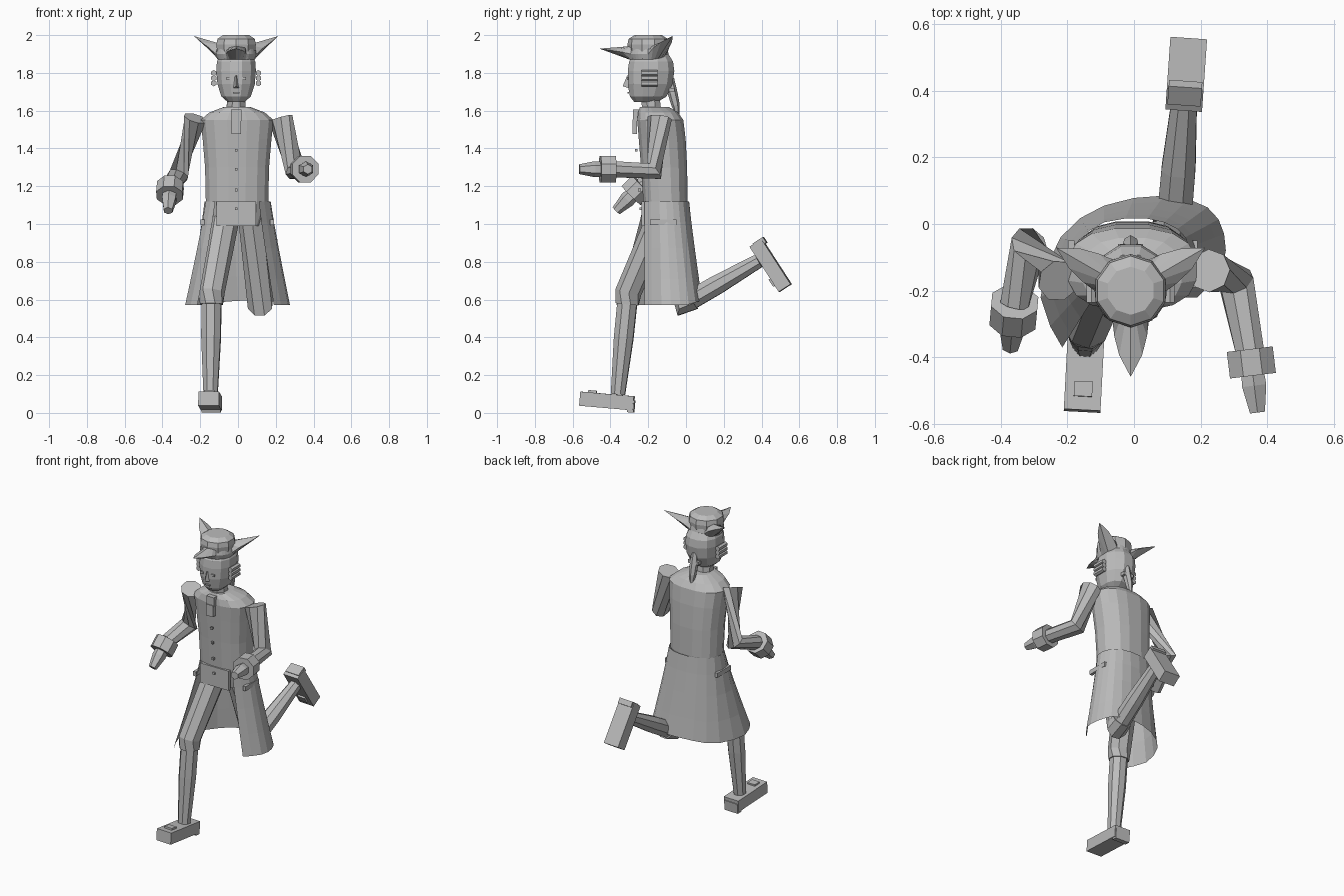
import bpy, bmesh, math
from mathutils import Vector, Matrix

cube = bpy.data.objects.get("Cube")
if cube:
    bpy.data.objects.remove(cube)

grey = bpy.data.materials.new("plain_grey")
grey.use_nodes = True
COL = (0.5, 0.5, 0.5, 1)
grey.diffuse_color = COL
grey.node_tree.nodes["Principled BSDF"].inputs["Base Color"].default_value = COL


def finish(name, bm):
    bmesh.ops.recalc_face_normals(bm, faces=bm.faces[:])
    mesh = bpy.data.meshes.new(name)
    bm.to_mesh(mesh)
    bm.free()
    mesh.materials.append(grey)
    ob = bpy.data.objects.new(name, mesh)
    bpy.context.collection.objects.link(ob)
    return ob


def loft(name, rings, closed=True, caps=True):
    bm = bmesh.new()
    rows = [[bm.verts.new(p) for p in ring] for ring in rings]
    n = len(rows[0])
    for a, b in zip(rows, rows[1:]):
        for i in range(n if closed else n - 1):
            j = (i + 1) % n
            bm.faces.new((a[i], a[j], b[j], b[i]))
    if closed and caps:
        bm.faces.new(rows[0])
        bm.faces.new(rows[-1])
    return finish(name, bm)


def oval(z, cx, rx, front, back, n, power=1.0):
    """Horizontal ring spanning front..back in y; power below 1 squares it off."""
    pts = []
    for i in range(n):
        a = math.tau * (i + 0.5) / n
        c, s = math.cos(a), math.sin(a)
        pts.append((cx + rx * math.copysign(abs(c) ** power, c),
                    (front + back) / 2 + (back - front) / 2 * math.copysign(abs(s) ** power, s), z))
    return pts


def tube(name, path, radii, n=8):
    pts = [Vector(p) for p in path]
    rings = []
    for i, (p, r) in enumerate(zip(pts, radii)):
        d = Vector()
        if i:
            d += (p - pts[i - 1]).normalized()
        if i < len(pts) - 1:
            d += (pts[i + 1] - p).normalized()
        q = d.to_track_quat('Z', 'Y')
        angles = [math.tau * (k + 0.5) / n for k in range(n)]
        rings.append([p + q @ Vector((r * math.cos(a), r * math.sin(a), 0)) for a in angles])
    return loft(name, rings)


def box(name, centre, size, matrix=Matrix()):
    bm = bmesh.new()
    bmesh.ops.create_cube(bm, size=1)
    bmesh.ops.transform(bm, matrix=matrix @ Matrix.Translation(centre) @ Matrix.Diagonal((*size, 1)),
                        verts=bm.verts)
    return finish(name, bm)


# Torso: waistcoat hem up to the shoulder slope and collar
torso = [(0.99, 0.12, -0.222, -0.03), (1.12, 0.168, -0.228, 0.01), (1.3, 0.172, -0.24, 0.008),
         (1.45, 0.185, -0.252, 0), (1.55, 0.196, -0.26, -0.012), (1.59, 0.15, -0.255, -0.04),
         (1.62, 0.07, -0.245, -0.09)]
loft("torso", [oval(z, -0.005, rx, f, b, 16, 0.8) for z, rx, f, b in torso])
box("waistcoat_front", (-0.01, -0.225, 1.055), (0.21, 0.02, 0.13))
for i, z in enumerate((1.08, 1.18, 1.29, 1.39)):
    box(f"button_{i}", (-0.01, -0.238 - 0.08 * (z - 1.08), z), (0.014, 0.014, 0.014))
for x in (-0.188, 0.18):
    box("pocket_flap", (x, -0.12, 1.01), (0.02, 0.14, 0.03))

# Coat skirt: open at the front, swinging out with the stride
waist = [(-.12, -.22), (-.17, -.15), (-.168, -.06), (-.09, .005), (.04, .016),
         (.13, -.015), (.166, -.07), (.168, -.14), (.11, -.22)]
hem = [(-.215, -.37), (-.28, -.22), (-.22, -.04), (-.09, .055), (.09, .085),
       (.22, .05), (.27, -.03), (.265, -.13), (.19, -.22)]


def refine(pts):
    pts = [Vector(p) for p in pts]
    out = []
    for i, p in enumerate(pts[:-1]):
        before, after = pts[max(i - 1, 0)], pts[min(i + 2, len(pts) - 1)]
        out += [p, ((p + pts[i + 1]) * 9 - before - after) / 16]
    return out + [pts[-1]]


rows = []
for t in (0, 0.2, 0.45, 0.75, 1):
    row = []
    for a, b in zip(refine(waist), refine(hem)):
        p = a.lerp(b, t ** 1.1)
        row.append((p.x, p.y, 1.12 - t * (0.55 - 0.3 * max(0, b.y))))
    rows.append(row)
loft("coat_skirt", rows, closed=False)

# Neck, cravat and head
tube("neck", [(-0.01, -0.18, 1.58), (-0.01, -0.19, 1.69)], (0.055, 0.052))
box("cravat_knot", (-0.01, -0.262, 1.575), (0.055, 0.035, 0.06))
box("cravat_fall", (-0.01, -0.272, 1.515), (0.05, 0.025, 0.075))
head = [(1.645, 0.045, -0.275, -0.15), (1.675, 0.08, -0.3, -0.1), (1.74, 0.102, -0.312, -0.068),
        (1.81, 0.108, -0.312, -0.058), (1.86, 0.105, -0.305, -0.065), (1.9, 0.085, -0.28, -0.09)]
loft("head", [oval(z, -0.01, rx, f, b, 12, 0.9) for z, rx, f, b in head])
loft("nose", [[(-0.025, -0.305, 1.72), (0.005, -0.305, 1.72), (-0.01, -0.335, 1.73)],
              [(-0.018, -0.305, 1.785), (-0.002, -0.305, 1.785), (-0.01, -0.312, 1.785)]])
for x in (-0.05, 0.03):
    box("eye", (x, -0.309, 1.77), (0.024, 0.009, 0.014))
box("mouth", (-0.01, -0.305, 1.695), (0.035, 0.009, 0.008))

# Wig: side curls, ponytail and ribbon
for side in (-1, 1):
    for z in (1.745, 1.772, 1.799):
        x = -0.01 + side * 0.118
        tube("side_curl", [(x, -0.235, z), (x, -0.15, z)], (0.016, 0.016), 6)
tube("ponytail", [(-0.01, -0.085, 1.77), (-0.01, -0.07, 1.69), (-0.01, -0.055, 1.63),
                  (-0.01, -0.042, 1.56)], (0.022, 0.026, 0.022, 0.006), 6)
box("hair_ribbon", (-0.01, -0.075, 1.71), (0.075, 0.03, 0.022))

# Three-cornered hat: crown plus a brim with three points
HX, HY = -0.01, -0.2
crown = [(1.87, 0.1), (1.95, 0.11), (1.98, 0.104), (2.0, 0.072)]
loft("hat_crown", [oval(z, HX, r, HY - r, HY + r, 10) for z, r in crown])


def brim_ring(base_r, reach, base_z, lift):
    ring = []
    for i in range(36):
        a = math.radians(i * 10)
        peak = max(max(0, 1 - abs((i * 10 - d + 180) % 360 - 180) / 30) for d in (30, 150, 270))
        r = base_r + reach * peak ** 1.3
        up = lift * peak * (1 if i < 20 else 0.3)
        ring.append((HX + r * math.cos(a), HY + r * math.sin(a), base_z + up))
    return ring


loft("hat_brim", [brim_ring(0.098, 0, 1.87, 0), brim_ring(0.108, 0.15, 1.9, 0.095),
                  brim_ring(0.1, 0, 1.935, 0.02)], caps=False)


# Arms: sleeve, cuff and closed hand
def arm(side, shoulder, elbow, wrist, tip):
    s, e, w, t = (Vector(p) for p in (shoulder, elbow, wrist, tip))
    d = (t - w).normalized()
    tube(side + "_sleeve", [s, e, w], (0.065, 0.056, 0.046))
    tube(side + "_cuff", [w - d * 0.01, w + d * 0.07], (0.075, 0.075))
    tube(side + "_hand", [w + d * 0.07, w + d * 0.1, t], (0.04, 0.042, 0.026), 6)


arm("left", (0.225, -0.14, 1.56), (0.305, -0.17, 1.28), (0.348, -0.385, 1.29), (0.37, -0.565, 1.29))
arm("right", (-0.225, -0.17, 1.56), (-0.315, -0.06, 1.26), (-0.358, -0.24, 1.2), (-0.37, -0.37, 1.07))


# Legs: breeches, stocking and buckled shoe
def leg(side, hip, knee, ankle, pitch, yaw):
    h, k, a = (Vector(p) for p in (hip, knee, ankle))
    low = k.lerp(a, 0.12)
    tube(side + "_breeches", [h, k, low], (0.075, 0.07, 0.064))
    tube(side + "_stocking", [low, k.lerp(a, 0.45), a], (0.056, 0.055, 0.04))
    m = (Matrix.Translation(a) @ Matrix.Rotation(math.radians(yaw), 4, 'Z')
         @ Matrix.Rotation(math.radians(pitch), 4, 'X'))
    box(side + "_shoe", (0, -0.055, -0.04), (0.11, 0.285, 0.075), m)
    box(side + "_heel", (0, 0.075, -0.057), (0.1, 0.035, 0.065), m)
    box(side + "_buckle", (0, -0.135, 0.002), (0.055, 0.045, 0.014), m)


leg("right", (-0.065, -0.13, 1.04), (-0.14, -0.305, 0.64), (-0.145, -0.36, 0.098), -5, -3)
leg("left", (0.075, -0.11, 1.04), (0.118, -0.015, 0.575), (0.152, 0.385, 0.805), 123, -4)
